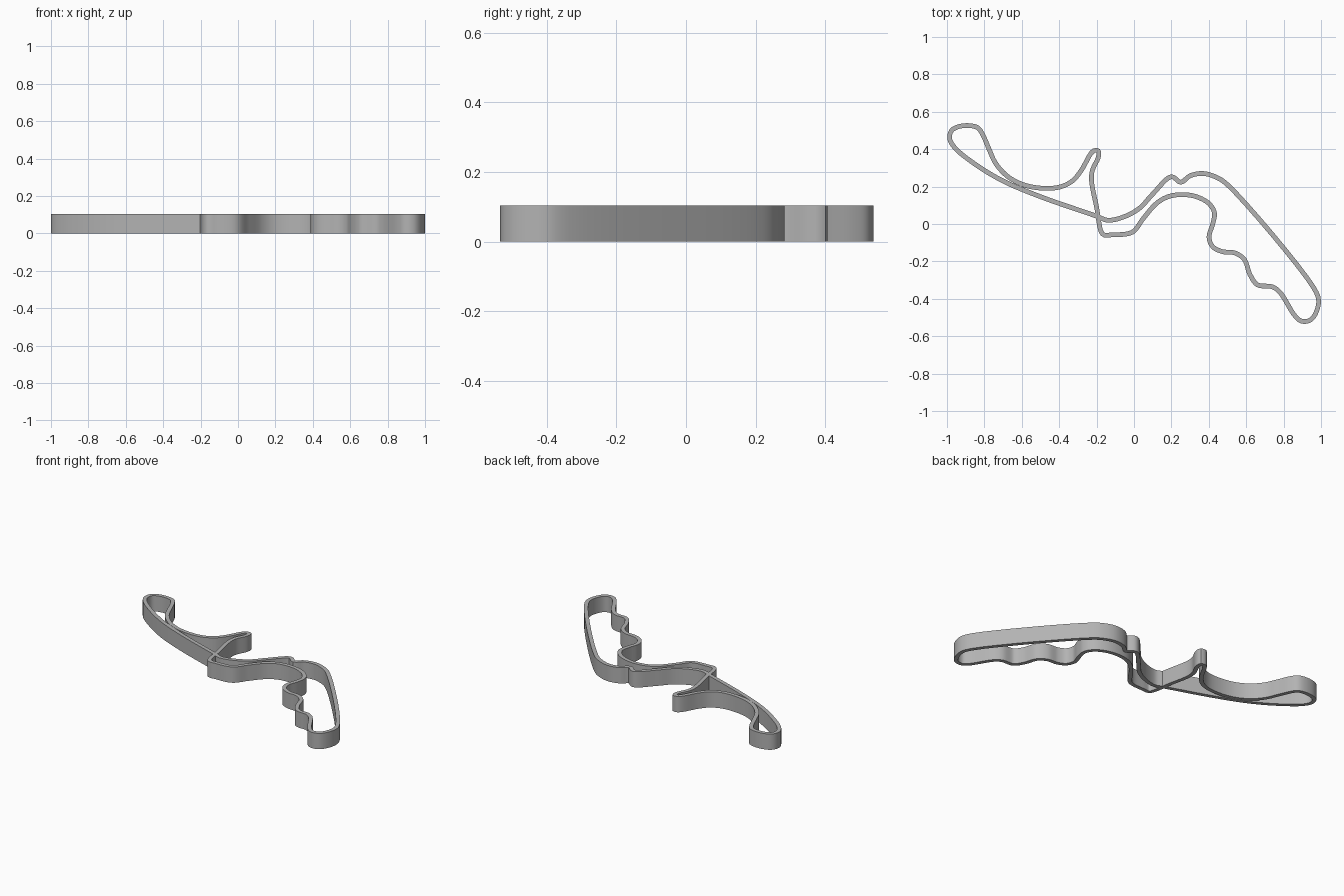
import bpy
import bmesh
from math import radians
from mathutils import Vector

HEIGHT = 0.103
WIDTH = 0.025
STEP = 0.012

cube = bpy.data.objects.get("Cube")
if cube:
    bpy.data.objects.remove(cube, do_unlink=True)

# Centreline of the circuit in thousandths, section by section
west_hairpin = [(-986, 460), (-975, 500), (-940, 520), (-880, 526), (-835, 514), (-810, 480)]
valley = [(-775, 400), (-740, 325), (-680, 258), (-600, 213), (-500, 192), (-400, 197),
          (-330, 230), (-280, 290)]
spur = [(-235, 370), (-215, 392), (-191, 391), (-190, 360), (-223, 285), (-227, 230),
        (-200, 90), (-174, -45), (-158, -59), (-120, -58), (-10, -44)]
hill = [(50, 30), (120, 110), (180, 145), (250, 157), (330, 147), (400, 110), (430, 60)]
esses = [(421, 0), (401, -70), (420, -120), (470, -147), (540, -155), (590, -190),
         (620, -270), (660, -325), (740, -336), (780, -365)]
east_hairpin = [(860, -490), (895, -519), (940, -515), (970, -480), (987, -410), (960, -340)]
back_straight = [(500, 210), (440, 250), (370, 270), (300, 258), (250, 223), (200, 253)]
return_leg = [(100, 160), (30, 85), (-50, 40), (-140, 20), (-200, 42), (-500, 146),
              (-700, 230), (-850, 320), (-960, 410)]
sections = (west_hairpin, valley, spur, hill, esses, east_hairpin, back_straight, return_leg)
control = [Vector(point) / 1000 for section in sections for point in section]


def spline_point(a, b, c, d, t):
    """Centripetal spline between b and c, which stays calm on uneven spacing."""
    ta = 0.0
    tb = ta + (b - a).length ** 0.5
    tc = tb + (c - b).length ** 0.5
    td = tc + (d - c).length ** 0.5
    t = tb + (tc - tb) * t

    def mix(p, q, start, end):
        return p.lerp(q, (t - start) / (end - start))

    ab, bc, cd = mix(a, b, ta, tb), mix(b, c, tb, tc), mix(c, d, tc, td)
    return mix(mix(ab, bc, ta, tc), mix(bc, cd, tb, td), tb, tc)


def smooth_loop(points):
    result = []
    count = len(points)
    for i in range(count):
        a, b, c, d = (points[(i + k) % count] for k in (-1, 0, 1, 2))
        steps = min(8, max(2, round((c - b).length / STEP)))
        result += [spline_point(a, b, c, d, s / steps) for s in range(steps)]
    return result


def build_wall(name, path, material):
    """Sweep a rectangular section around the closed path."""
    bm = bmesh.new()
    rings = []
    for i, point in enumerate(path):
        tangent = (path[(i + 1) % len(path)] - path[i - 1]).normalized()
        side = Vector((-tangent.y, tangent.x)) * WIDTH / 2
        left, right = point + side, point - side
        rings.append([bm.verts.new((p.x, p.y, z)) for p, z in
                      ((left, 0), (right, 0), (right, HEIGHT), (left, HEIGHT))])
    for i, ring in enumerate(rings):
        previous = rings[i - 1]
        for k in range(4):
            n = (k + 1) % 4
            bm.faces.new((previous[k], previous[n], ring[n], ring[k]))
    bmesh.ops.recalc_face_normals(bm, faces=bm.faces)
    mesh = bpy.data.meshes.new(name)
    bm.to_mesh(mesh)
    bm.free()
    mesh.materials.append(material)
    obj = bpy.data.objects.new(name, mesh)
    bpy.context.collection.objects.link(obj)
    bpy.ops.object.select_all(action="DESELECT")
    obj.select_set(True)
    bpy.context.view_layer.objects.active = obj
    bpy.ops.object.shade_smooth_by_angle(angle=radians(30))
    return obj


# Plain grey finish
grey = bpy.data.materials.new("grey")
colour = (0.45, 0.45, 0.45, 1)
grey.diffuse_color = colour
grey.use_nodes = True
grey.node_tree.nodes["Principled BSDF"].inputs["Base Color"].default_value = colour

# Circuit wall
build_wall("circuit_wall", smooth_loop(control), grey)
